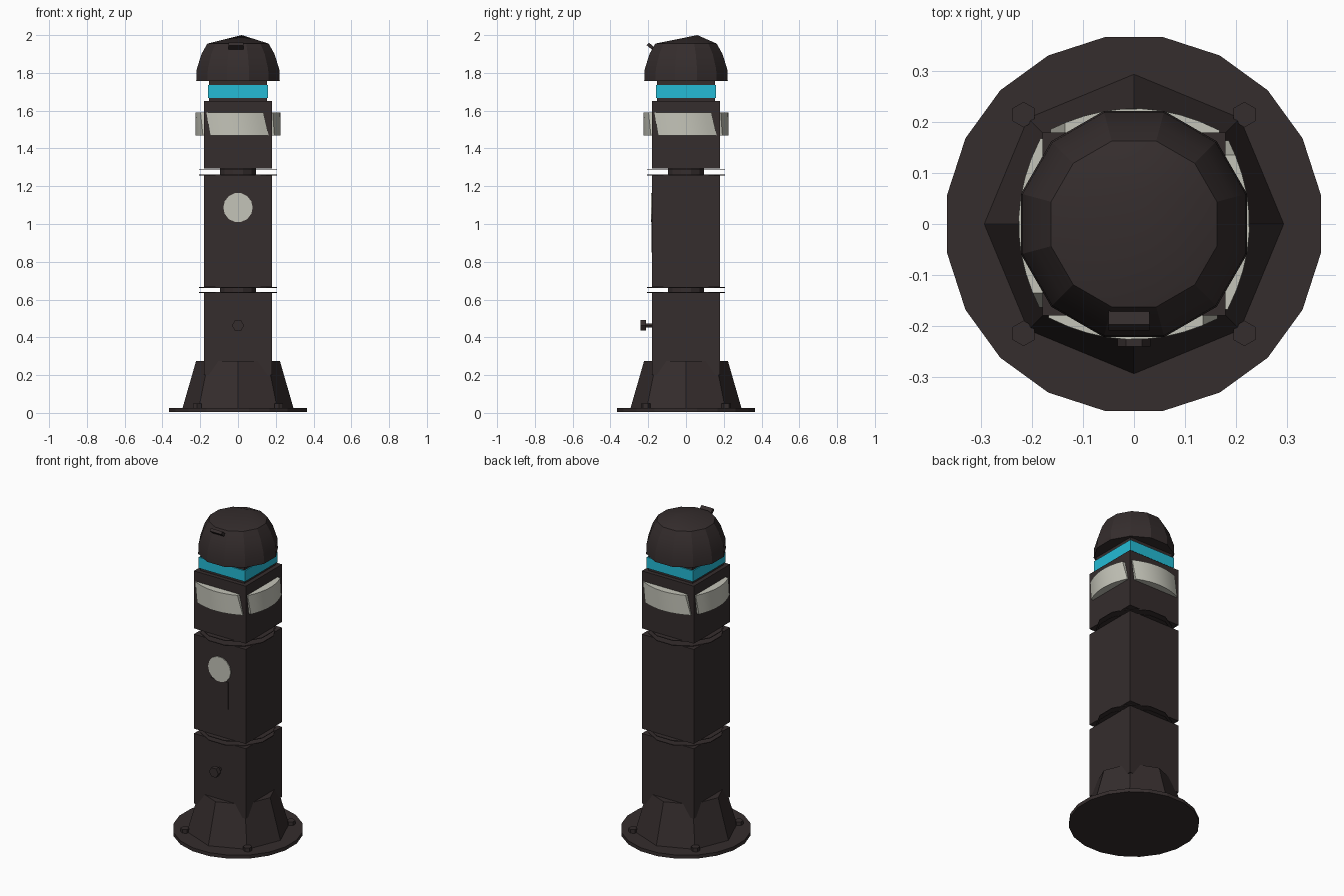
import bpy, bmesh, math
from mathutils import Vector, Matrix

if "Cube" in bpy.data.objects:
    bpy.data.objects.remove(bpy.data.objects["Cube"])


def material(name, rgb):
    m = bpy.data.materials.new(name)
    m.diffuse_color = (*rgb, 1)
    m.use_nodes = True
    m.node_tree.nodes["Principled BSDF"].inputs["Base Color"].default_value = m.diffuse_color
    return m


DARK = material("dark brown paint", (0.035, 0.026, 0.026))
CYAN = material("cyan light", (0.018, 0.50, 0.67))
PALE = material("pale grey panel", (0.55, 0.55, 0.48))


def finish(bm, name, mat, smooth=None):
    bmesh.ops.recalc_face_normals(bm, faces=bm.faces)
    me = bpy.data.meshes.new(name)
    bm.to_mesh(me)
    bm.free()
    ob = bpy.data.objects.new(name, me)
    bpy.context.collection.objects.link(ob)
    me.materials.append(mat)
    if smooth:
        bpy.context.view_layer.objects.active = ob
        ob.select_set(True)
        bpy.ops.object.shade_smooth_by_angle(angle=math.radians(smooth))
        ob.select_set(False)
    return ob


def loft(name, sides, turn, profile, mat, apex=None, smooth=None):
    """Stack of regular rings (radius, z), capped, optionally closed to an apex."""
    bm = bmesh.new()
    rings = []
    for r, z in profile:
        angles = [math.radians(turn) + math.tau * i / sides for i in range(sides)]
        rings.append([bm.verts.new((r * math.cos(a), r * math.sin(a), z)) for a in angles])
    for low, high in zip(rings, rings[1:]):
        for i in range(sides):
            j = (i + 1) % sides
            bm.faces.new((low[i], low[j], high[j], high[i]))
    bm.faces.new(rings[0][::-1])
    if apex:
        tip = bm.verts.new(apex)
        for i in range(sides):
            bm.faces.new((rings[-1][i], rings[-1][(i + 1) % sides], tip))
    else:
        bm.faces.new(rings[-1])
    return finish(bm, name, mat, smooth)


def square(name, half, z0, z1, mat):
    r = half * math.sqrt(2)
    return loft(name, 4, 45, [(r, z0), (r, z1)], mat)


def box(name, size, loc, mat, tilt=0):
    bm = bmesh.new()
    m = Matrix.Translation(loc) @ Matrix.Rotation(tilt, 4, 'X') @ Matrix.Diagonal((*size, 1))
    bmesh.ops.create_cube(bm, size=1, matrix=m)
    return finish(bm, name, mat)


def rod(name, r, sides, y0, y1, z, mat):
    """Cylinder lying along y on the front."""
    ob = loft(name, sides, 0, [(r, -y1), (r, -y0)], mat)
    ob.data.transform(Matrix.Translation((0, 0, z)) @ Matrix.Rotation(math.pi / 2, 4, 'X'))
    return ob


# Floor plate, its bolts and the flared foot
loft("base_plate", 20, 9, [(0.37, 0.005), (0.37, 0.027)], DARK)
for sx in (-1, 1):
    for sy in (-1, 1):
        bolt = loft("base_bolt", 6, 30, [(0.025, 0.02), (0.025, 0.05)], DARK)
        bolt.data.transform(Matrix.Translation((sx * 0.216, sy * 0.214, 0)))
loft("flared_foot", 8, 0, [(0.293, 0.027), (0.222, 0.275)], DARK)

# Square column in three segments, with thin ring plates at the joints
for name, z0, z1 in (("lower_column", 0.2, 0.637), ("middle_column", 0.667, 1.257),
                     ("upper_column", 1.293, 1.652)):
    square(name, 0.179, z0, z1, DARK)
for z in (0.638, 0.664, 1.26, 1.29):
    loft("joint_plate", 12, 15, [(0.215, z - 0.002), (0.215, z + 0.002)], DARK)
for z in (0.65, 1.275):
    loft("joint_core", 12, 15, [(0.1, z - 0.03), (0.1, z + 0.03)], DARK)

# Light band on its neck
square("neck", 0.153, 1.64, 1.77, DARK)
square("light_band", 0.16, 1.667, 1.735, CYAN)

# Four bowed, slanted panels around the head
for k in range(4):
    bm = bmesh.new()
    n = 8
    rows = []
    for z, x0, x1 in ((1.468, -0.148, 0.163), (1.59, -0.167, 0.135)):
        row = []
        for i in range(n + 1):
            x = x0 + (x1 - x0) * i / n
            row.append(bm.verts.new((x, -0.182 - 0.044 * (1 - (x / 0.17) ** 2), z)))
        rows.append(row + [bm.verts.new((x1, -0.17, z)), bm.verts.new((x0, -0.17, z))])
    count = n + 3
    for i in range(count):
        j = (i + 1) % count
        bm.faces.new((rows[0][i], rows[0][j], rows[1][j], rows[1][i]))
    for row in rows:
        bm.faces.new(row)
    bmesh.ops.rotate(bm, verts=bm.verts, matrix=Matrix.Rotation(k * math.pi / 2, 3, 'Z'))
    finish(bm, "bowed_panel", PALE, 30)

# Faceted dome with an off-centre peak, and a small catch at its front
loft("dome", 12, 15, [(0.229, 1.757), (0.226, 1.82), (0.20, 1.90), (0.168, 1.955)], DARK,
     apex=(0.02, 0.06, 2.0), smooth=25)
box("dome_catch", (0.08, 0.05, 0.018), (-0.01, -0.183, 1.937), DARK, tilt=-0.7)

# Front fittings: round badge, service plate and lock stud
rod("round_badge", 0.078, 14, -0.184, -0.177, 1.087, PALE)
box("service_plate", (0.12, 0.008, 0.17), (0, -0.179, 0.935), DARK)
rod("lock_stud", 0.032, 6, -0.24, -0.212, 0.463, DARK)
rod("lock_stem", 0.012, 6, -0.214, -0.17, 0.463, DARK)
